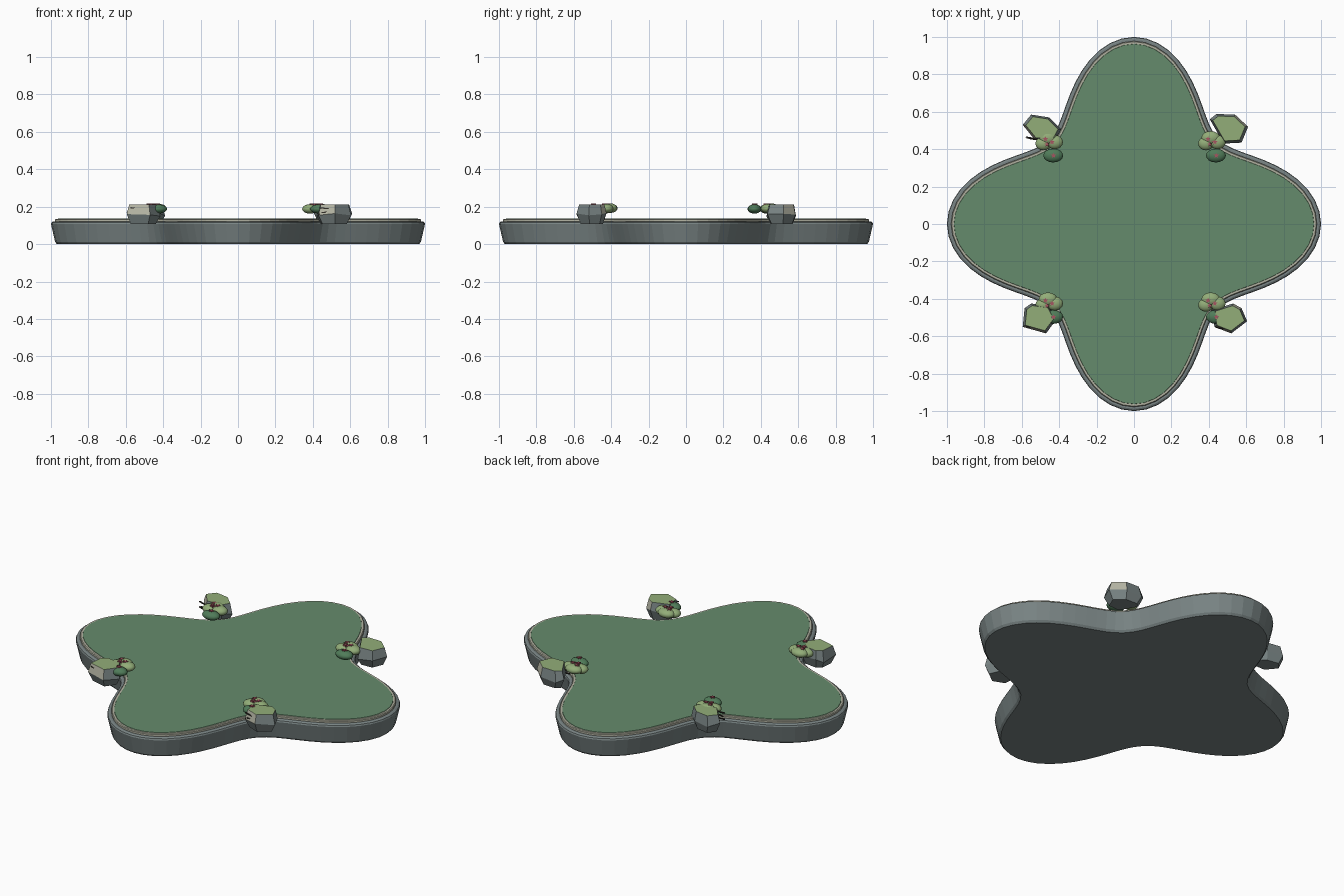
import bpy, bmesh, math, random
from mathutils import Vector, Matrix

if "Cube" in bpy.data.objects:
    bpy.data.objects.remove(bpy.data.objects["Cube"])

random.seed(4)
SEGS = 96


def material(name, rgb):
    m = bpy.data.materials.new(name)
    m.diffuse_color = (*rgb, 1)
    m.use_nodes = True
    m.node_tree.nodes["Principled BSDF"].inputs["Base Color"].default_value = m.diffuse_color
    return m


STONE = material("stone", (0.19, 0.23, 0.23))
SAND = material("pale_stone", (0.46, 0.46, 0.37))
GRASS = material("grass", (0.13, 0.26, 0.15))
MOSS = material("moss", (0.29, 0.42, 0.19))
LEAF = material("dark_leaf", (0.08, 0.20, 0.10))
PETAL = material("petal", (0.38, 0.09, 0.12))
CRACK = material("crack", (0.03, 0.025, 0.02))


def finish(bm, name, mats, smooth=False):
    bmesh.ops.recalc_face_normals(bm, faces=bm.faces)
    me = bpy.data.meshes.new(name)
    for f in bm.faces:
        f.smooth = smooth
    bm.to_mesh(me)
    bm.free()
    for m in mats:
        me.materials.append(m)
    ob = bpy.data.objects.new(name, me)
    bpy.context.collection.objects.link(ob)
    return ob


# Four-lobed outline, moved inwards along its normal
def outline(inset, z):
    pts = []
    for i in range(SEGS):
        t = 2 * math.pi * i / SEGS
        r, dr = 0.82 + 0.18 * math.cos(4 * t), -0.72 * math.sin(4 * t)
        c, s = math.cos(t), math.sin(t)
        n = Vector((dr * s + r * c, -dr * c + r * s, 0)).normalized()
        pts.append(Vector((r * c, r * s, z)) - n * inset)
    return pts


def loft(bm, rings, closed=False, caps=True):
    vs = [[bm.verts.new(p) for p in ring] for ring in rings]
    n = len(vs[0])
    pairs = list(zip(vs, vs[1:])) + ([(vs[-1], vs[0])] if closed else [])
    for a, b in pairs:
        for i in range(n):
            j = (i + 1) % n
            bm.faces.new((a[i], a[j], b[j], b[i]))
    if caps and not closed:
        bm.faces.new(vs[0][::-1])
        bm.faces.new(vs[-1])


def slab(name, profile, mat, closed=False):
    bm = bmesh.new()
    loft(bm, [outline(d, z) for d, z in profile], closed)
    return finish(bm, name, [mat])


# Platform: stone base, pale rim and grass top
slab("stone_base", [(0.032, 0), (0.022, 0.012), (0, 0.108), (0.003, 0.116), (0.012, 0.121)], STONE)
slab("pale_rim", [(0.022, 0.115), (0.022, 0.131), (0.026, 0.135), (0.038, 0.135), (0.038, 0.115)], SAND, True)
slab("grass_top", [(0.034, 0.118), (0.034, 0.13), (0.038, 0.137)], GRASS)


# Faceted corner rock with mossy top
def rock(name, plan):
    bm = bmesh.new()
    mid = sum((Vector(p) for p in plan), Vector((0, 0))) / len(plan)
    rings = []
    for k, z, jit in ((0.74, 0.108, 0), (1.0, 0.158, 0.012), (0.84, 0.212, 0)):
        rings.append([(*(mid + (Vector(p) - mid) * k), z + random.uniform(-jit, jit)) for p in plan])
    loft(bm, rings)
    bmesh.ops.recalc_face_normals(bm, faces=bm.faces)
    for i, f in enumerate(bm.faces):
        up = f.normal.z
        f.material_index = 1 if up > 0.9 else (2 if up > 0.2 and i % 3 == 0 else 0)
    finish(bm, name, [STONE, MOSS, SAND])
    return mid


# Thin dark cracks on the front of a rock
def cracks(name, x, y):
    bm = bmesh.new()
    for dx, dy, z, tilt in ((0, 0, 0.19, 0.12), (0.012, -0.004, 0.172, -0.08), (-0.004, 0.004, 0.156, 0.1)):
        m = (Matrix.Translation((x + dx, y + dy, z)) @ Matrix.Rotation(tilt, 4, 'Y')
             @ Matrix.Rotation(-0.15, 4, 'Z') @ Matrix.Diagonal((0.08, 0.006, 0.006, 1)))
        bmesh.ops.create_cube(bm, size=1, matrix=m)
    finish(bm, name, [CRACK])


# Leafy pads: offsets x, y, z then radii and material slot
PADS = ((0, 0.022, 0.192, 0.05, 0.037, 0), (-0.025, -0.008, 0.188, 0.042, 0.036, 0),
        (0.036, 0.0, 0.19, 0.044, 0.038, 0), (0.028, -0.072, 0.188, 0.053, 0.037, 1))
BLOOMS = ((-0.014, 0.016), (0.022, 0.0), (-0.005, -0.012), (0.03, -0.072))


def bush(name, x, y):
    bm = bmesh.new()
    for dx, dy, z, rx, ry, slot in PADS:
        old = set(bm.faces)
        m = Matrix.Translation((x + dx, y + dy, z)) @ Matrix.Diagonal((rx, ry, 0.025, 1))
        bmesh.ops.create_uvsphere(bm, u_segments=16, v_segments=10, radius=1, matrix=m)
        for f in set(bm.faces) - old:
            f.material_index = slot
    finish(bm, name, [MOSS, LEAF], True)


# Star flowers lying on the pads
def flowers(name, x, y):
    bm = bmesh.new()
    for dx, dy in BLOOMS:
        rings = []
        for z in (0.205, 0.218):
            rings.append([(x + dx + r * math.cos(a), y + dy + r * math.sin(a), z)
                          for a, r in ((math.pi * (0.5 + i / 5), 0.007 if i % 2 else 0.015) for i in range(10))])
        loft(bm, rings)
    finish(bm, name, [PETAL])


CORNERS = {
    "back_left": [(-0.595, 0.53), (-0.53, 0.45), (-0.42, 0.45), (-0.39, 0.505), (-0.455, 0.57), (-0.55, 0.585)],
    "back_right": [(0.405, 0.56), (0.48, 0.43), (0.575, 0.435), (0.61, 0.52), (0.54, 0.585), (0.44, 0.588)],
    "front_left": [(-0.595, -0.55), (-0.47, -0.585), (-0.415, -0.51), (-0.45, -0.44), (-0.55, -0.425), (-0.585, -0.45)],
    "front_right": [(0.43, -0.55), (0.52, -0.585), (0.605, -0.52), (0.575, -0.45), (0.53, -0.425), (0.42, -0.46)],
}
for side, plan in CORNERS.items():
    mid = rock("rock_" + side, plan)
    right, back = mid.x > 0, mid.y > 0
    bx, by = (0.41 if right else -0.46), (0.438 if back else -0.425)
    bush("bush_" + side, bx, by)
    flowers("flowers_" + side, bx, by)
    cracks("cracks_" + side, 0.475 if right else -0.535, mid.y - 0.06)
